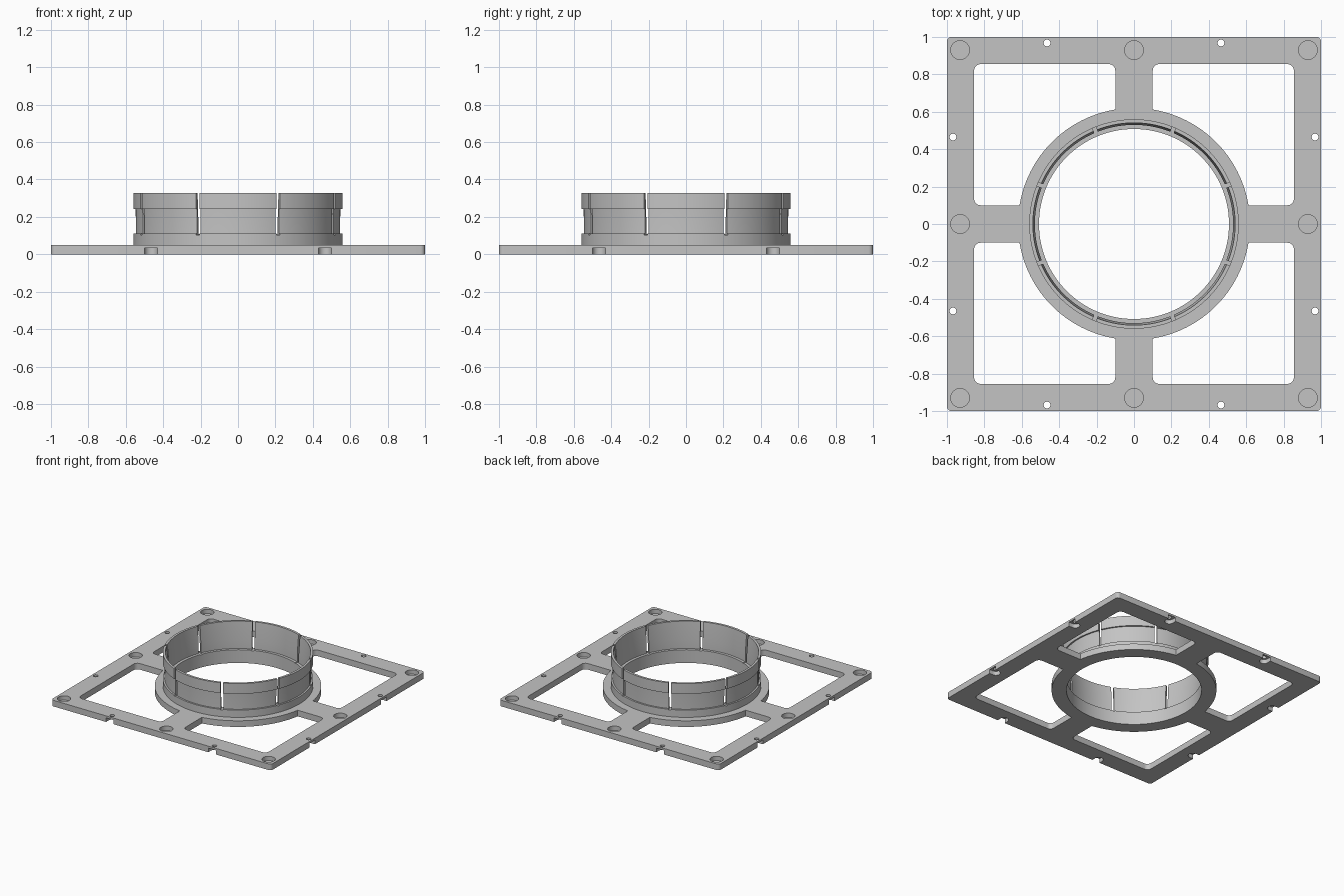
import bpy, bmesh, math
from math import cos, sin, pi
from mathutils import Matrix

cube = bpy.data.objects.get("Cube")
if cube:
    bpy.data.objects.remove(cube, do_unlink=True)

SEG = 128
THICK = 0.05       # plate thickness
RING = 0.62        # hub ring radius
BORE = 0.508       # central opening radius
ARM = 0.1          # spoke half width
INNER = 0.855      # inside edge of the outer frame

grey = bpy.data.materials.new("plain grey")
grey.use_nodes = True
grey.diffuse_color = (0.55, 0.55, 0.55, 1)
grey.node_tree.nodes["Principled BSDF"].inputs["Base Color"].default_value = grey.diffuse_color


def arc(cx, cy, r, a0, a1, n):
    """Points on an arc, angles in degrees."""
    return [(cx + r * cos(math.radians(a0 + (a1 - a0) * i / n)),
             cy + r * sin(math.radians(a0 + (a1 - a0) * i / n))) for i in range(n + 1)]


def circle(cx, cy, r, n=SEG):
    return arc(cx, cy, r, 0, 360, n)[:-1]


def prism(bm, outline, z0, z1, turn=0):
    """Extrude a flat outline between two heights, turned about z."""
    rot = Matrix.Rotation(math.radians(turn), 3, 'Z')
    low = [bm.verts.new(rot @ bm_vec(p, z0)) for p in outline]
    high = [bm.verts.new(rot @ bm_vec(p, z1)) for p in outline]
    bm.faces.new(low[::-1])
    bm.faces.new(high)
    n = len(outline)
    for i in range(n):
        j = (i + 1) % n
        bm.faces.new((low[i], low[j], high[j], high[i]))


def bm_vec(p, z):
    return Matrix.Translation((p[0], p[1], z)).translation


def finish(bm, name):
    bmesh.ops.recalc_face_normals(bm, faces=bm.faces)
    mesh = bpy.data.meshes.new(name)
    bm.to_mesh(mesh)
    bm.free()
    mesh.materials.append(grey)
    obj = bpy.data.objects.new(name, mesh)
    bpy.context.collection.objects.link(obj)
    return obj


def select(obj):
    bpy.ops.object.select_all(action='DESELECT')
    obj.select_set(True)
    bpy.context.view_layer.objects.active = obj


def cut(target, bm):
    """Subtract the solids in bm from the target."""
    cutter = finish(bm, "cutter")
    cutter.hide_render = True
    mod = target.modifiers.new("cut", 'BOOLEAN')
    mod.operation = 'DIFFERENCE'
    mod.solver = 'EXACT'
    mod.object = cutter
    select(target)
    bpy.ops.object.modifier_apply(modifier=mod.name)
    bpy.data.objects.remove(cutter, do_unlink=True)


def smooth(obj):
    select(obj)
    bpy.ops.object.shade_smooth_by_angle(angle=math.radians(30))


# Base plate with rounded corners
R = 0.025
outline = []
for k, (sx, sy) in enumerate([(1, 1), (-1, 1), (-1, -1), (1, -1)]):
    outline += arc(sx * (1 - R), sy * (1 - R), R, 90 * k, 90 * k + 90, 6)
bm = bmesh.new()
prism(bm, outline, 0, THICK)
plate = finish(bm, "base_plate")

# Window outline: concave along the hub, three rounded corners
F = 0.035
a = math.degrees(math.asin(ARM / RING))
window = arc(0, 0, RING, 90 - a, a, 32)
window += arc(INNER - F, ARM + F, F, -90, 0, 6)
window += arc(INNER - F, INNER - F, F, 0, 90, 6)
window += arc(ARM + F, INNER - F, F, 90, 180, 6)

# Edge notch outline: slot with a rounded inner end, open at the rim
notch_x, notch_y, notch_r = 0.465, 0.968, 0.035

bm = bmesh.new()
prism(bm, circle(0, 0, BORE), -0.1, 0.1)
for turn in (0, 90, 180, 270):
    prism(bm, window, -0.1, 0.1, turn)
    # Blind round pockets at the corner and the middle of each side
    for px in (0, 0.93):
        prism(bm, circle(px, 0.93, 0.05, 40), 0.015, 0.1, turn)
    for s in (-1, 1):
        slot = arc(s * notch_x, notch_y, notch_r, 180, 360, 16)
        slot += [(s * notch_x + notch_r, 1.1), (s * notch_x - notch_r, 1.1)]
        prism(bm, slot, -0.1, 0.034, turn)
cut(plate, bm)

# Small through holes above the notches
bm = bmesh.new()
for turn in (0, 90, 180, 270):
    for s in (-1, 1):
        prism(bm, circle(s * notch_x, notch_y, 0.018, 24), 0.01, 0.1, turn)
cut(plate, bm)
smooth(plate)

# Collar: lathed wall with foot, thin waist and thicker lip
profile = [(BORE, THICK), (0.56, THICK), (0.56, 0.11), (0.546, 0.11),
           (0.546, 0.18), (0.548, 0.243), (0.56, 0.243), (0.56, 0.328),
           (0.541, 0.328), (0.53, 0.18), (0.53, 0.108), (BORE, 0.108)]
bm = bmesh.new()
rings = [[bm.verts.new((r * x, r * y, z)) for r, z in profile] for x, y in circle(0, 0, 1)]
for i, ring in enumerate(rings):
    nxt = rings[(i + 1) % SEG]
    for j in range(len(profile)):
        k = (j + 1) % len(profile)
        bm.faces.new((ring[j], nxt[j], nxt[k], ring[k]))
collar = finish(bm, "collar")

# Eight vertical slits that split the wall into spring tabs
bm = bmesh.new()
W = 0.01
for i in range(8):
    prism(bm, [(0.4, -W), (0.7, -W), (0.7, W), (0.4, W)], 0.104, 0.5, 22.5 + 45 * i)
cut(collar, bm)
smooth(collar)
